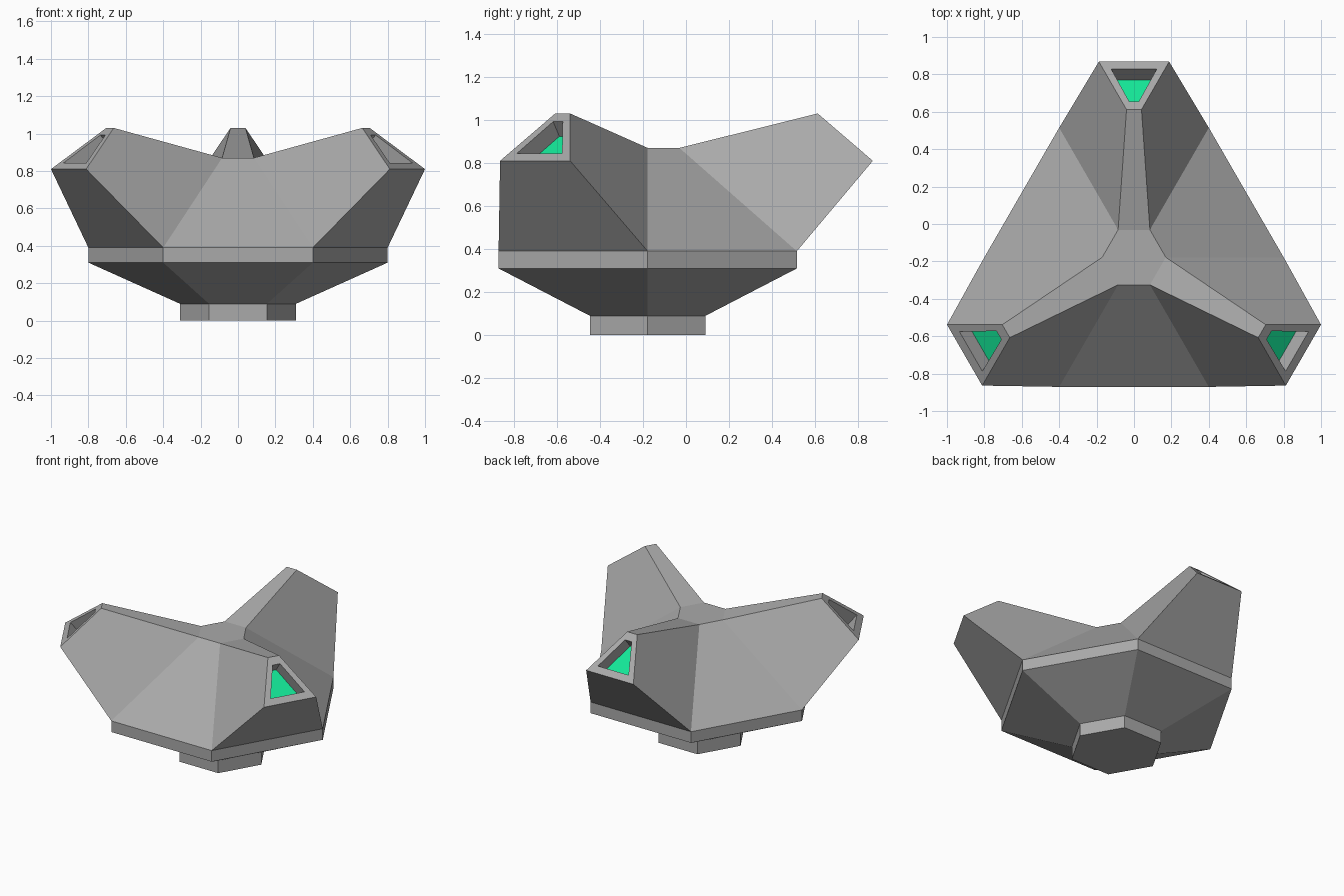
import bpy, bmesh
from math import cos, sin, radians
from mathutils import Vector, Matrix

cube = bpy.data.objects.get("Cube")
if cube:
    bpy.data.objects.remove(cube)

CENTRE = Vector((0, -0.178, 0))


def material(name, rgb):
    m = bpy.data.materials.new(name)
    m.use_nodes = True
    m.diffuse_color = (*rgb, 1)
    m.node_tree.nodes["Principled BSDF"].inputs["Base Color"].default_value = (*rgb, 1)
    return m


grey = material("hull grey", (0.4, 0.4, 0.4))
green = material("glowing green", (0.007, 0.8, 0.31))


def finish(bm, name, mats):
    bmesh.ops.remove_doubles(bm, verts=bm.verts[:], dist=0.0005)
    bmesh.ops.recalc_face_normals(bm, faces=bm.faces[:])
    mesh = bpy.data.meshes.new(name)
    bm.to_mesh(mesh)
    bm.free()
    for m in mats:
        mesh.materials.append(m)
    ob = bpy.data.objects.new(name, mesh)
    ob.location = CENTRE
    bpy.context.collection.objects.link(ob)
    return ob


def hex_point(radius, z, corner):
    a = radians(60 * corner)
    return Vector((radius * cos(a), radius * sin(a), z))


def face(bm, pts, mat=0):
    f = bm.faces.new([bm.verts.new(p) for p in pts])
    f.material_index = mat


def hex_frustum(name, r0, z0, r1, z1):
    bm = bmesh.new()
    for i in range(6):
        face(bm, [hex_point(r0, z0, i), hex_point(r0, z0, i + 1),
                  hex_point(r1, z1, i + 1), hex_point(r1, z1, i)])
    face(bm, [hex_point(r0, z0, i) for i in range(6)])
    face(bm, [hex_point(r1, z1, i) for i in range(6)])
    return finish(bm, name, [grey])


# Foot, tapered underside and rim band
hex_frustum("foot", 0.31, 0, 0.31, 0.09)
hex_frustum("underside", 0.31, 0.09, 0.8, 0.31)
hex_frustum("rim_band", 0.8, 0.31, 0.8, 0.39)

# Upper body with three arms
LOW, TOP, R_LOW, R_TOP = 0.39, 0.87, 0.8, 0.17
bm = bmesh.new()


def pair(half_width, radial, z):
    return [Vector((half_width, radial, z)), Vector((-half_width, radial, z))]


for k in range(3):
    turn = Matrix.Rotation(radians(120 * k), 3, 'Z')

    def add(pts, mat=0):
        face(bm, [turn @ p for p in pts], mat)

    root = [hex_point(R_LOW, LOW, c) for c in (1, 2)]
    neck = [hex_point(R_TOP, TOP, c) for c in (1, 2)]
    tip = pair(0.188, 1.046, 0.81)
    crest = pair(0.04, 0.79, 1.03)

    # Arm underside, ridge and flanks
    add([root[0], root[1], tip[1], tip[0]])
    add([crest[0], crest[1], neck[1], neck[0]])
    for s in (0, 1):
        add([root[s], tip[s], crest[s], neck[s]])

    # Framed end with a recessed green panel
    frame = [tip[0], tip[1], crest[1], crest[0]]
    inward = (tip[1] - tip[0]).cross(crest[0] - tip[0]).normalized()
    if inward.z > 0:
        inward = -inward
    low_hole, top_hole = pair(0.122, 1.007, 0.8435), pair(0.026, 0.834, 0.992)
    hole = [low_hole[0], low_hole[1], top_hole[1], top_hole[0]]
    floor = [p + inward * 0.09 for p in hole]
    for i in range(4):
        j = (i + 1) % 4
        add([frame[i], frame[j], hole[j], hole[i]])
        add([hole[i], hole[j], floor[j], floor[i]])
    add(floor, 1)

    # Sloping side between this arm and the next
    add([hex_point(R_LOW, LOW, 0), hex_point(R_LOW, LOW, 1),
         hex_point(R_TOP, TOP, 1), hex_point(R_TOP, TOP, 0)])

# Flat centre on top and closed bottom
face(bm, [hex_point(R_TOP, TOP, i) for i in range(6)])
face(bm, [hex_point(R_LOW, LOW, i) for i in range(6)])
finish(bm, "upper_body", [grey, green])
